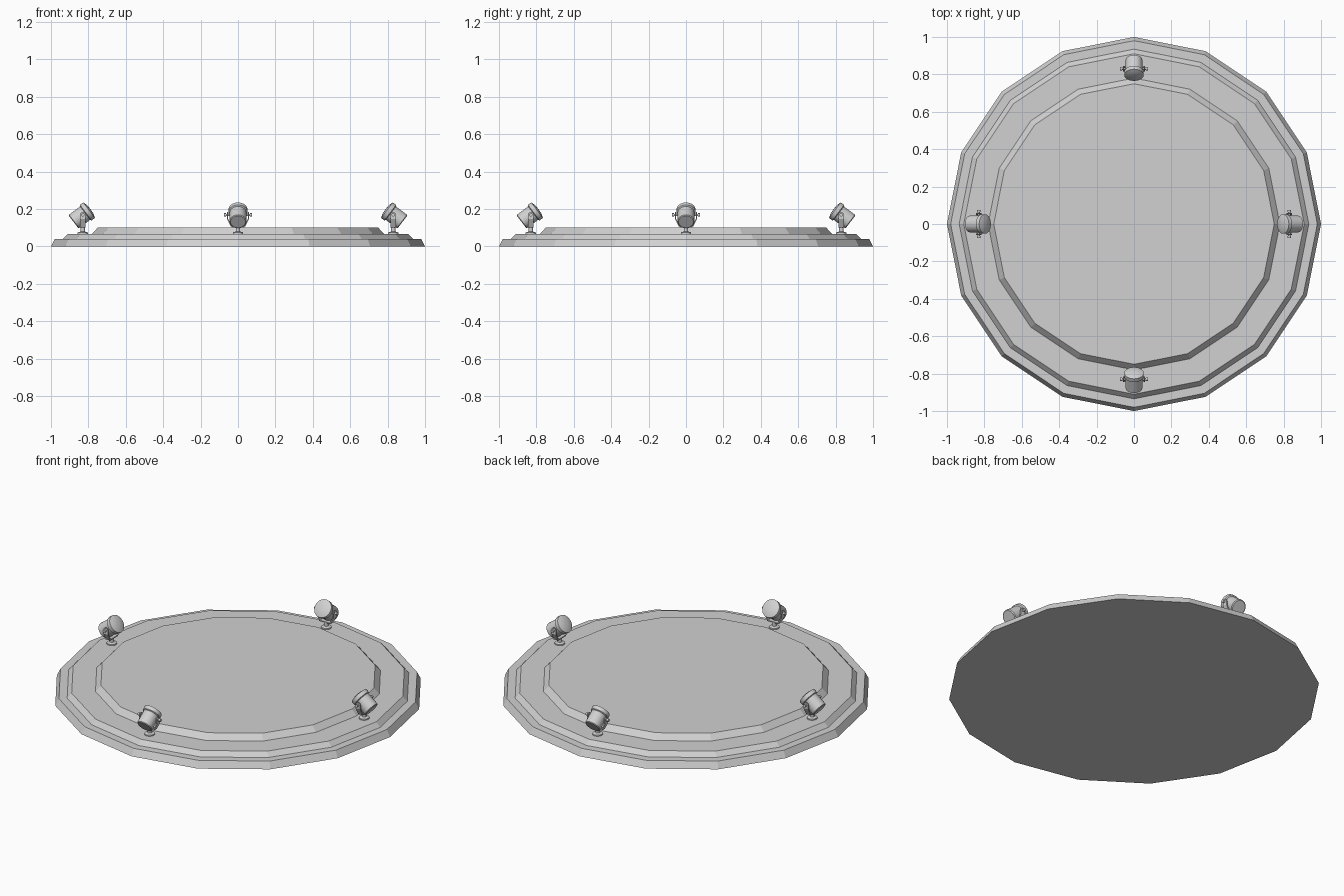
import bpy, bmesh, math
from mathutils import Matrix, Vector

cube = bpy.data.objects.get("Cube")
if cube:
    bpy.data.objects.remove(cube, do_unlink=True)

grey = bpy.data.materials.new("light_grey")
grey.use_nodes = True
grey.diffuse_color = (0.64, 0.64, 0.64, 1)
grey.node_tree.nodes["Principled BSDF"].inputs["Base Color"].default_value = (0.64, 0.64, 0.64, 1)


def finish(name, bm, matrix=Matrix(), smooth=True):
    bmesh.ops.recalc_face_normals(bm, faces=bm.faces)
    mesh = bpy.data.meshes.new(name)
    bm.to_mesh(mesh)
    bm.free()
    mesh.materials.append(grey)
    obj = bpy.data.objects.new(name, mesh)
    bpy.context.collection.objects.link(obj)
    obj.matrix_world = matrix
    if smooth:
        bpy.ops.object.select_all(action='DESELECT')
        obj.select_set(True)
        bpy.context.view_layer.objects.active = obj
        bpy.ops.object.shade_smooth_by_angle(angle=math.radians(35))
    return obj


def lathe(profile, sides):
    """Closed turned solid around z from (radius, height) points."""
    bm = bmesh.new()
    rings = []
    for r, z in profile:
        rings.append([bm.verts.new((r * math.cos(a), r * math.sin(a), z))
                      for a in (math.tau * i / sides for i in range(sides))])
    for low, high in zip(rings, rings[1:]):
        for i in range(sides):
            j = (i + 1) % sides
            bm.faces.new((low[i], low[j], high[j], high[i]))
    bm.faces.new(rings[0][::-1])
    bm.faces.new(rings[-1])
    return bm


# Stepped sixteen-sided platform
finish("stage_platform", lathe([(1, 0), (0.98, 0.04), (0.935, 0.04), (0.91, 0.067),
                                (0.78, 0.067), (0.75, 0.1)], 16), smooth=False)

PIVOT = 0.168
TILT = math.radians(37)


def bracket_mesh():
    """U-shaped strap, swept across x and thickened inwards."""
    outer = [(-0.059, 0.168), (-0.059, 0.145), (-0.036, 0.102)]
    inner = [(-0.053, 0.168), (-0.053, 0.147), (-0.032, 0.108)]
    outer += [(-y, z) for y, z in reversed(outer)]
    inner += [(-y, z) for y, z in reversed(inner)]
    bm = bmesh.new()
    loops = [[[bm.verts.new((x, y, z)) for y, z in line] for line in (outer, inner)]
             for x in (-0.015, 0.015)]
    (a, b), (c, d) = loops
    for i in range(len(outer) - 1):
        for p, q in ((a, b), (b, d), (d, c), (c, a)):
            bm.faces.new((p[i], p[i + 1], q[i + 1], q[i]))
    for i in (0, -1):
        bm.faces.new((a[i], b[i], d[i], c[i]))
    return bm


# Four spotlights around the rim, each aimed inwards and upwards
for k, side in enumerate(("right", "front", "left", "back")):
    place = Matrix.Rotation(k * math.pi / 2, 4, 'Z') @ Matrix.Translation((-0.83, 0, 0))
    pivot = place @ Matrix.Translation((0, 0, PIVOT))
    aim = pivot @ Matrix.Rotation(math.pi / 2 - TILT, 4, 'Y')

    finish(side + "_lamp_foot", lathe([(0.028, 0.065), (0.028, 0.074), (0.012, 0.079),
                                       (0.012, 0.106)], 20), place)
    finish(side + "_lamp_bracket", bracket_mesh(), place, smooth=False)
    finish(side + "_lamp_can", lathe([(0.04, -0.062), (0.045, -0.058), (0.045, 0.016),
                                      (0.052, 0.02), (0.052, 0.042), (0.046, 0.044),
                                      (0.03, 0.049), (0.012, 0.051)], 24), aim)
    # Rounded strap ends and pivot knobs
    for s in (-1, 1):
        turn = pivot @ Matrix.Rotation(-s * math.pi / 2, 4, 'X')
        end = "a" if s < 0 else "b"
        finish(f"{side}_lamp_strap_end_{end}", lathe([(0.015, 0.053), (0.015, 0.059)], 16), turn)
        finish(f"{side}_lamp_knob_{end}", lathe([(0.006, 0.04), (0.006, 0.064), (0.009, 0.064),
                                                 (0.009, 0.074)], 12), turn)
